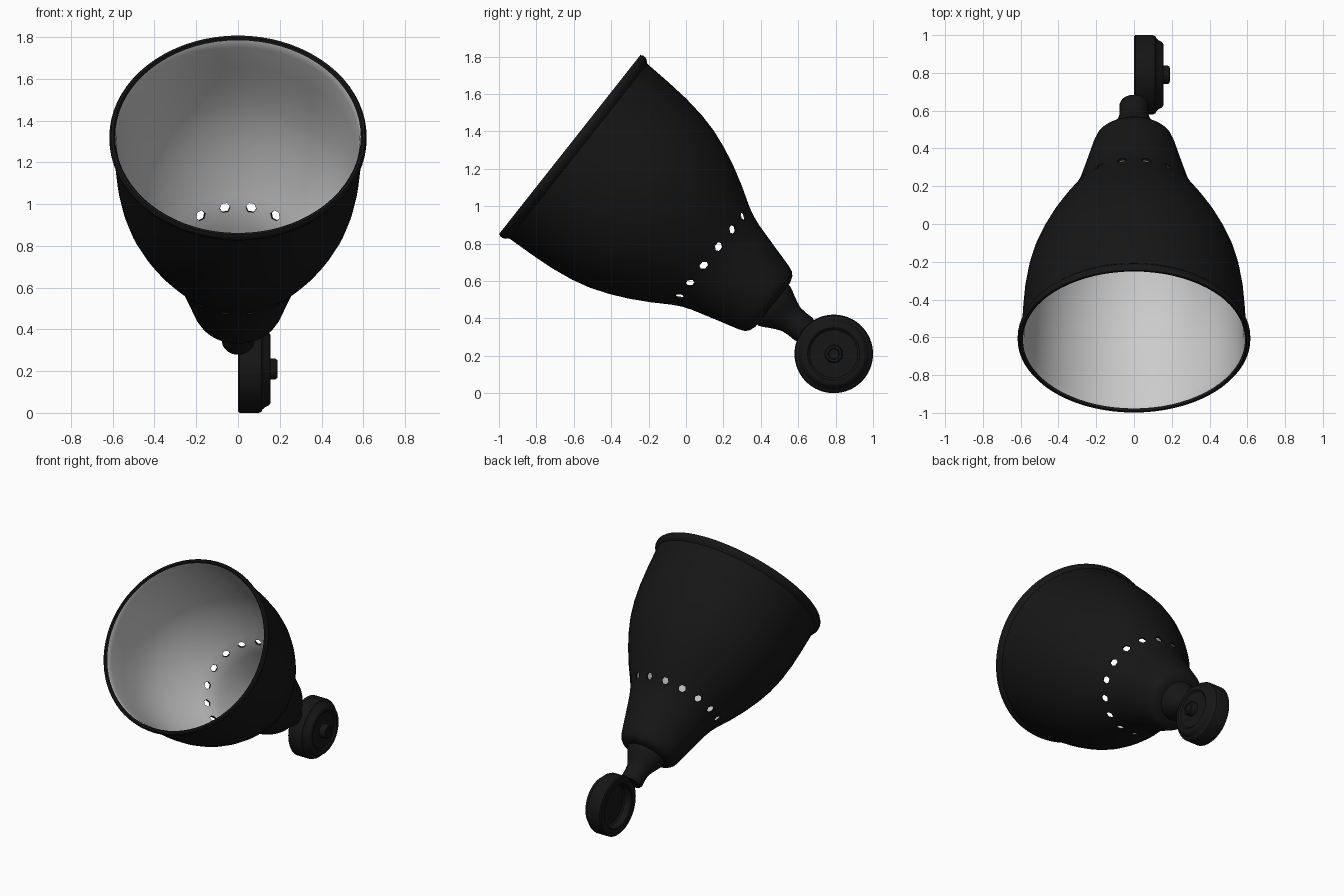
import bpy, bmesh, math
from mathutils import Matrix

if "Cube" in bpy.data.objects:
    bpy.data.objects.remove(bpy.data.objects["Cube"])


def material(name, value):
    m = bpy.data.materials.new(name)
    m.diffuse_color = (value, value, value, 1)
    m.use_nodes = True
    m.node_tree.nodes["Principled BSDF"].inputs["Base Color"].default_value = m.diffuse_color
    return m


BLACK = material("black_enamel", 0.008)
PALE = material("pale_lining", 0.8)

# Shade frame: local z runs from the open rim down to the neck
SHADE = Matrix.Translation((0, -0.615, 1.325)) @ Matrix.Rotation(math.radians(-128.3), 4, 'X')
# Pivot frame: local z runs along +x
PIVOT = Matrix.Translation((0, 0.79, 0.21)) @ Matrix.Rotation(math.radians(90), 4, 'Y')


def finish(obj):
    bpy.ops.object.select_all(action='DESELECT')
    obj.select_set(True)
    bpy.context.view_layer.objects.active = obj
    bpy.ops.object.shade_smooth_by_angle(angle=math.radians(35))


def lathe(name, profile, frame, segs=64, pale=()):
    """Revolve (radius, height) points; bands listed in pale get the lining."""
    bm = bmesh.new()
    rings = []
    for r, z in profile:
        if r == 0:
            rings.append([bm.verts.new((0, 0, z))] * segs)
        else:
            rings.append([bm.verts.new((r * math.cos(a), r * math.sin(a), z))
                          for a in (2 * math.pi * i / segs for i in range(segs))])
    for k in range(len(rings) - 1):
        a, b = rings[k], rings[k + 1]
        for i in range(segs):
            j = (i + 1) % segs
            corners = list(dict.fromkeys((a[i], a[j], b[j], b[i])))
            f = bm.faces.new(corners)
            f.material_index = 1 if k in pale else 0
    bmesh.ops.recalc_face_normals(bm, faces=bm.faces)
    bm.transform(frame)
    mesh = bpy.data.meshes.new(name)
    bm.to_mesh(mesh)
    bm.free()
    mesh.materials.append(BLACK)
    mesh.materials.append(PALE)
    obj = bpy.data.objects.new(name, mesh)
    bpy.context.collection.objects.link(obj)
    return obj


# Bell shade: outer skin, rolled rim, then the lining back down to the floor
wall = [(0.217, 1.31), (0.231, 1.26), (0.25, 1.19), (0.27, 1.12), (0.29, 1.05),
        (0.309, 1.0), (0.335, 0.95), (0.366, 0.9), (0.397, 0.85), (0.452, 0.75),
        (0.498, 0.65), (0.535, 0.55), (0.56, 0.45), (0.578, 0.33), (0.588, 0.2),
        (0.595, 0.05)]
outer = [(0, 1.375), (0.15, 1.375), (0.185, 1.362), (0.203, 1.345)] + wall
rim = [(0.608, 0.036), (0.616, 0.02), (0.616, 0.004), (0.608, -0.008), (0.597, -0.008), (0.588, 0.004)]
inner = [(r - 0.014, t) for r, t in reversed(wall)] + [(0.19, 1.335), (0.14, 1.345), (0, 1.345)]
start = len(outer) + len(rim) - 1
shade = lathe("bell_shade", outer + rim + inner, SHADE, 72,
              range(start, start + len(wall) + 2))

# Ring of vent holes cut through the shade
bm = bmesh.new()
for i in range(16):
    a = 2 * math.pi * (i + 0.5) / 16
    place = (SHADE @ Matrix.Rotation(a, 4, 'Z') @ Matrix.Translation((0.33, 0, 0.957))
             @ Matrix.Rotation(math.radians(60), 4, 'Y'))
    bmesh.ops.create_cone(bm, cap_ends=True, segments=6, radius1=0.026, radius2=0.026,
                          depth=0.14, matrix=place)
cut_mesh = bpy.data.meshes.new("vent_cutter")
bm.to_mesh(cut_mesh)
bm.free()
cut_mesh.materials.append(BLACK)
cutter = bpy.data.objects.new("vent_cutter", cut_mesh)
bpy.context.collection.objects.link(cutter)
mod = shade.modifiers.new("vents", 'BOOLEAN')
mod.operation = 'DIFFERENCE'
mod.solver = 'EXACT'
mod.object = cutter
bpy.context.view_layer.objects.active = shade
bpy.ops.object.modifier_apply(modifier="vents")
bpy.data.objects.remove(cutter)
finish(shade)

# Flared neck between shade and pivot
finish(lathe("neck", [(0, 1.36), (0.135, 1.36), (0.135, 1.385), (0.124, 1.41), (0.11, 1.435),
                      (0.092, 1.47), (0.08, 1.5), (0.076, 1.54), (0.077, 1.585),
                      (0.07, 1.6), (0, 1.6)], SHADE, 40))

# Pivot disc with hollow back and stepped face
finish(lathe("pivot_disc", [(0, 0.06), (0.14, 0.06), (0.15, 0.05), (0.155, 0.005), (0.16, 0.0),
                            (0.203, 0.0), (0.21, 0.007), (0.21, 0.1), (0.205, 0.112),
                            (0.193, 0.118), (0.183, 0.13), (0.174, 0.148), (0.162, 0.156),
                            (0.14, 0.156), (0.128, 0.146), (0.06, 0.146), (0, 0.146)], PIVOT))

# Screw knob in the middle of the disc
finish(lathe("pivot_knob", [(0, 0.13), (0.05, 0.13), (0.05, 0.178), (0.043, 0.188),
                            (0.03, 0.19), (0.026, 0.184), (0, 0.184)], PIVOT, 32))
